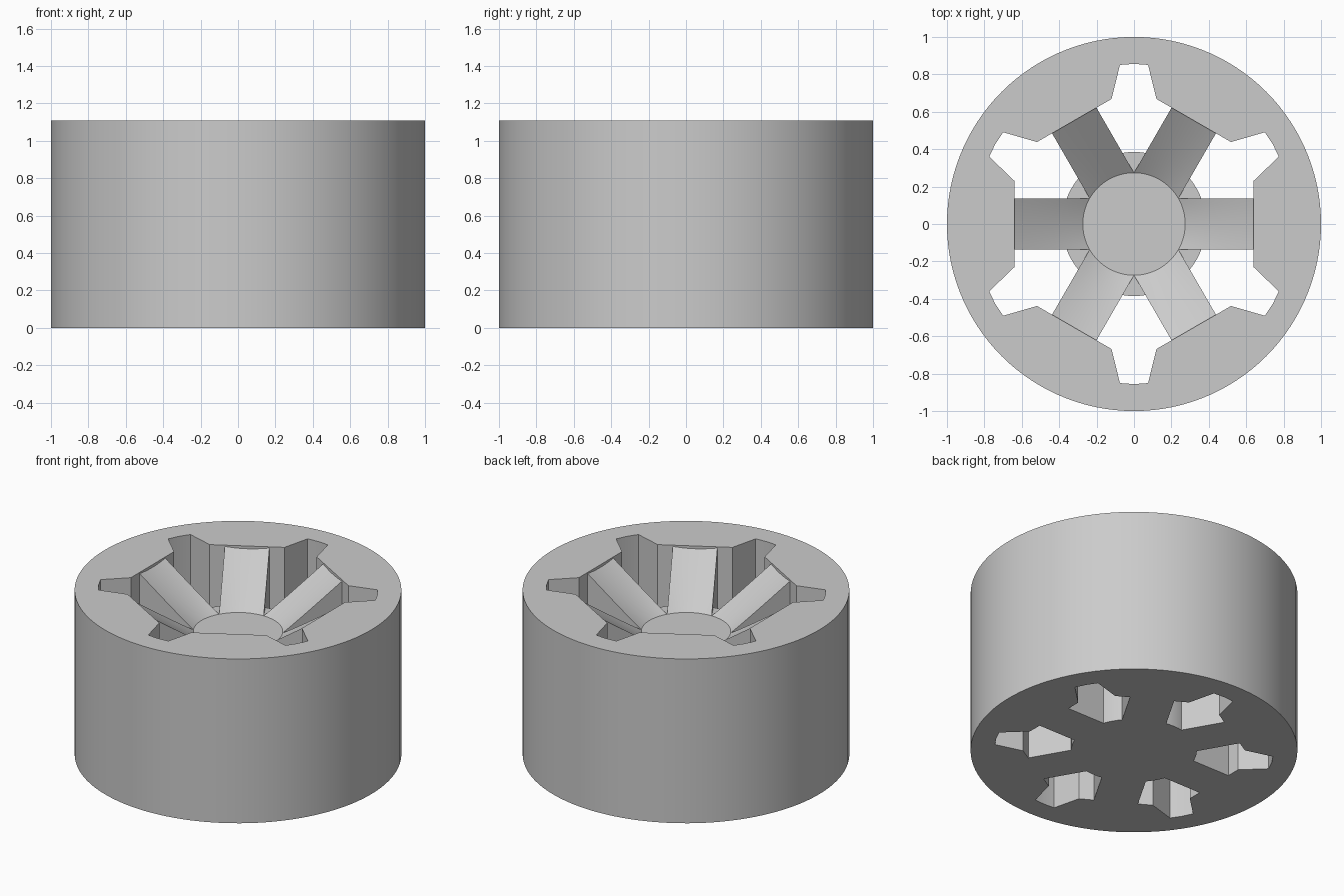
import bpy, bmesh
from math import radians, sin, cos, sqrt, hypot

cube = bpy.data.objects.get("Cube")
if cube:
    bpy.data.objects.remove(cube, do_unlink=True)

HEIGHT = 1.11
HUB_R, HUB_TOP = 0.385, 0.83        # central hub
CONE_R, SLOPE = 0.274, 0.716        # conical seat cut into the spokes
WALL, HALF = 0.638, 0.137           # inner wall distance, spoke half width

grey = bpy.data.materials.new("light_grey")
grey.use_nodes = True
grey.diffuse_color = (0.6, 0.6, 0.6, 1)
grey.node_tree.nodes["Principled BSDF"].inputs["Base Color"].default_value = grey.diffuse_color


def polar(r, degrees, z=0):
    a = radians(degrees)
    return (r * cos(a), r * sin(a), z)


def finish(bm, name):
    bmesh.ops.recalc_face_normals(bm, faces=bm.faces[:])
    mesh = bpy.data.meshes.new(name)
    bm.to_mesh(mesh)
    bm.free()
    mesh.materials.append(grey)
    obj = bpy.data.objects.new(name, mesh)
    bpy.context.collection.objects.link(obj)
    bpy.ops.object.select_all(action='DESELECT')
    obj.select_set(True)
    bpy.context.view_layer.objects.active = obj
    bpy.ops.object.shade_smooth_by_angle(angle=radians(20))
    return obj


def prism(name, loops, height):
    """Extrude a flat outline, with optional inner hole loops."""
    bm = bmesh.new()
    edges = []
    for loop in loops:
        vs = [bm.verts.new(p) for p in loop]
        edges += [bm.edges.new((vs[i - 1], vs[i])) for i in range(len(vs))]
    bmesh.ops.triangle_fill(bm, edges=edges, use_beauty=True, normal=(0, 0, 1))
    top = bmesh.ops.extrude_face_region(bm, geom=bm.faces[:])["geom"]
    moved = [g for g in top if isinstance(g, bmesh.types.BMVert)]
    bmesh.ops.translate(bm, verts=moved, vec=(0, 0, height))
    return finish(bm, name)


# Outer ring with six flared slots in its hexagonal opening
outer = [polar(1, i * 3) for i in range(120)]
slot = [(0.679, -10.2), (0.854, -5.05), (0.856, 0), (0.854, 5.05), (0.679, 10.2)]
inner = [polar(r, 30 + 60 * k + a) for k in range(6) for r, a in slot]
prism("outer_ring", [outer, inner], HEIGHT)

# Central hub
prism("hub", [[polar(HUB_R, i * 5) for i in range(72)]], HUB_TOP)


def spoke_section(y, steps=6):
    """Side outline of a spoke at offset y, its top following the cone."""
    start, end = sqrt(CONE_R ** 2 - y * y), WALL + 0.004
    foot = sqrt(HUB_R ** 2 - y * y) - 0.004
    points = [(end, y, 0), (foot, y, 0), (foot, y, HUB_TOP)]
    for i in range(steps + 1):
        x = start + (end - start) * i / steps
        points.append((x, y, HUB_TOP + SLOPE * (hypot(x, y) - CONE_R)))
    return points


# Six spokes lofted across their width
for k in range(6):
    bm = bmesh.new()
    rows = [[bm.verts.new(p) for p in spoke_section(HALF * j / 5)] for j in range(-5, 6)]
    for a, b in zip(rows, rows[1:]):
        for i in range(len(a)):
            bm.faces.new((a[i - 1], a[i], b[i], b[i - 1]))
    bm.faces.new(rows[0])
    bm.faces.new(rows[-1])
    spoke = finish(bm, f"spoke_{k + 1}")
    spoke.rotation_euler.z = radians(60 * k)
